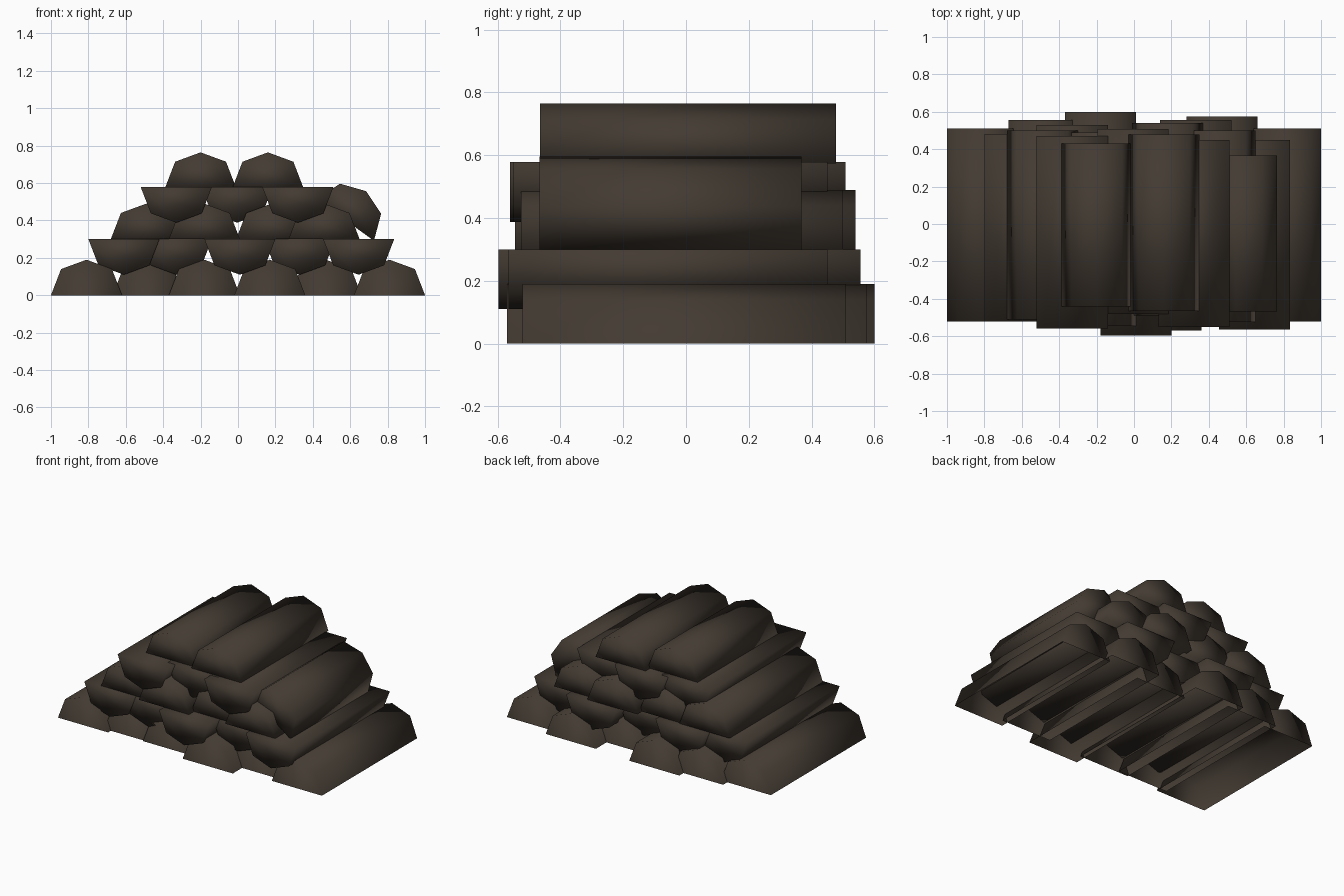
import bpy, bmesh, math
from mathutils import Matrix

if "Cube" in bpy.data.objects:
    bpy.data.objects.remove(bpy.data.objects["Cube"])

wood = bpy.data.materials.new("dark_brown_wood")
wood.diffuse_color = (0.056, 0.043, 0.032, 1)
wood.use_nodes = True
wood.node_tree.nodes["Principled BSDF"].inputs["Base Color"].default_value = wood.diffuse_color

# half-octagon cross-section of a split log: flat side down, centred on x = 0
PROFILE = [(-0.19, 0), (-0.136, 0.14), (0, 0.19), (0.136, 0.14), (0.19, 0)]


def split_log(name, x, z, y0, y1, turn=0, closed=True):
    """Extrude the profile from y0 to y1, turn it about y and place it."""
    bm = bmesh.new()
    front = [bm.verts.new((px, y0, pz)) for px, pz in PROFILE]
    back = [bm.verts.new((px, y1, pz)) for px, pz in PROFILE]
    n = len(PROFILE)
    for i in range(n if closed else n - 1):
        j = (i + 1) % n
        bm.faces.new((front[i], back[i], back[j], front[j]))
    bm.faces.new(front)
    bm.faces.new(back[::-1])
    bmesh.ops.recalc_face_normals(bm, faces=bm.faces)
    bm.transform(Matrix.Translation((x, 0, z)) @ Matrix.Rotation(math.radians(turn), 4, 'Y'))
    me = bpy.data.meshes.new(name)
    bm.to_mesh(me)
    bm.free()
    me.materials.append(wood)
    for p in me.polygons:
        p.use_smooth = True
    ob = bpy.data.objects.new(name, me)
    bpy.context.collection.objects.link(ob)


# rows: name, height of the flat side, turn, (x, front y, back y) of each log
rows = [
    ("ground_log", 0.0, 0, [(-0.81, -0.52, 0.51), (-0.48, -0.49, 0.555), (-0.18, -0.50, 0.60),
                            (0.17, -0.57, 0.46), (0.47, -0.47, 0.575), (0.81, -0.52, 0.51)]),
    ("second_row_log", 0.30, 180, [(-0.61, -0.52, 0.48), (-0.33, -0.50, 0.53), (0.01, -0.597, 0.44),
                                   (0.33, -0.48, 0.555), (0.645, -0.565, 0.45)]),
    ("third_row_log", 0.30, 0, [(-0.49, -0.51, 0.50), (-0.18, -0.545, 0.49),
                                (0.18, -0.49, 0.54), (0.46, -0.525, 0.50)]),
    ("fourth_row_log", 0.578, 180, [(-0.33, -0.56, 0.47), (-0.005, -0.48, 0.508), (0.32, -0.55, 0.45)]),
    ("top_log", 0.574, 0, [(-0.20, -0.44, 0.43), (0.16, -0.465, 0.478)]),
    # log leaning on the right side of the pile
    ("leaning_log", 0.403, 36, [(0.573, -0.467, 0.367)]),
]
for name, z, turn, logs in rows:
    for i, (x, y0, y1) in enumerate(logs):
        # logs on the ground have no underside
        split_log(f"{name}_{i + 1}", x, z, y0, y1, turn, closed=(name != "ground_log"))
